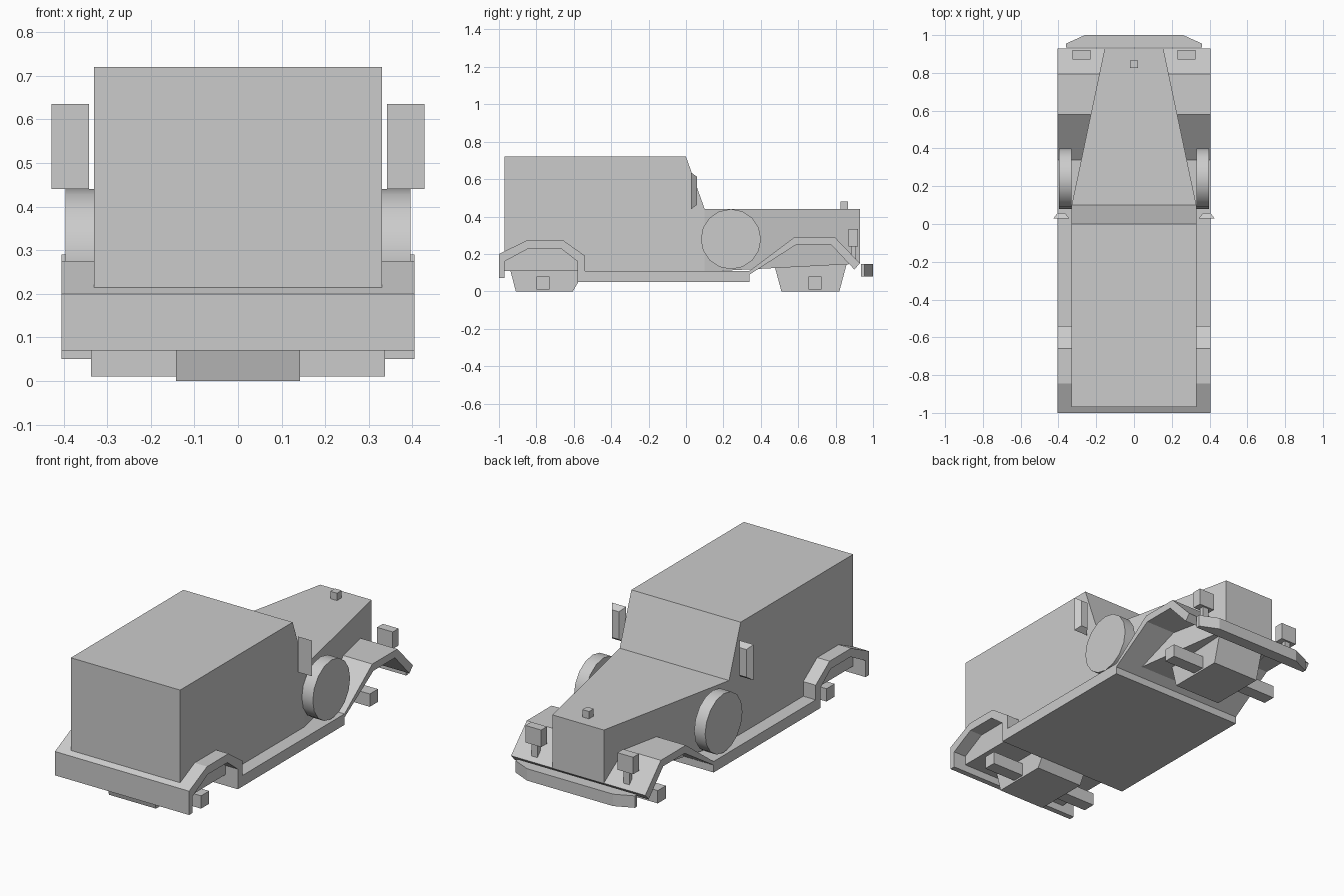
import bpy, bmesh, math
from mathutils import Matrix

if "Cube" in bpy.data.objects:
    bpy.data.objects.remove(bpy.data.objects["Cube"])


def add_object(name, bm):
    bmesh.ops.recalc_face_normals(bm, faces=bm.faces)
    mesh = bpy.data.meshes.new(name)
    bm.to_mesh(mesh)
    bm.free()
    obj = bpy.data.objects.new(name, mesh)
    bpy.context.collection.objects.link(obj)
    return obj


def loft(name, start, end):
    """Solid between two matching loops of 3D points."""
    bm = bmesh.new()
    a = [bm.verts.new(p) for p in start]
    b = [bm.verts.new(p) for p in end]
    bm.faces.new(a)
    bm.faces.new(b)
    n = len(a)
    for i in range(n):
        bm.faces.new((a[i], a[(i + 1) % n], b[(i + 1) % n], b[i]))
    return add_object(name, bm)


def side_profile(name, pts, half):
    """Side outline (y, z) extruded across the width."""
    return loft(name, [(-half, y, z) for y, z in pts], [(half, y, z) for y, z in pts])


def box(name, x0, x1, y0, y1, z0, z1):
    return loft(name, [(x0, y0, z0), (x1, y0, z0), (x1, y1, z0), (x0, y1, z0)],
                [(x0, y0, z1), (x1, y0, z1), (x1, y1, z1), (x0, y1, z1)])


def section(y, x0, x1, z0, z1):
    return [(x0, y, z0), (x1, y, z0), (x1, y, z1), (x0, y, z1)]


# Cabin with sloping windscreen
side_profile("cabin", [(-.97, .11), (-.97, .72), (0, .72), (.10, .44), (.10, .11)], .33)

# Tapering bonnet and its ornament
loft("bonnet", section(.10, -.33, .33, .105, .44), section(.93, -.155, .155, .148, .44))
box("bonnet_ornament", -.02, .02, .825, .865, .44, .48)

# Fenders, running boards and floor as one folded strip
side_profile("fenders_and_floor", [
    (-1, .07), (-1, .20), (-.845, .275), (-.66, .275), (-.54, .19), (-.54, .11),
    (.34, .11), (.58, .29), (.795, .29), (.93, .15), (.90, .117), (.775, .25),
    (.59, .25), (.34, .09), (.34, .05), (-.58, .05), (-.58, .16), (-.67, .23),
    (-.84, .23), (-.97, .16), (-.97, .07)], .405)

# Chassis blocks and axles
side_profile("rear_chassis_block", [(-.94, .115), (-.91, 0), (-.605, 0), (-.57, .06), (-.57, .115)], .142)
side_profile("front_chassis_block", [(.475, .13), (.51, 0), (.82, 0), (.86, .15)], .142)
box("rear_axle", -.337, .337, -.80, -.73, .01, .08)
box("front_axle", -.337, .337, .655, .725, .01, .08)

# Front bumper with angled ends
bumper = [(-.36, .935), (-.36, .955), (-.26, 1), (.26, 1), (.36, .955), (.36, .935)]
loft("front_bumper", [(x, y, .08) for x, y in bumper], [(x, y, .145) for x, y in bumper])

for s, side in ((-1, "left"), (1, "right")):
    # Headlight on a stem
    box(side + "_headlight", s * .23, s * .325, .87, .92, .24, .333)
    box(side + "_headlight_stem", s * .26, s * .295, .885, .91, .16, .24)

    # Bevelled wing mirror
    loft(side + "_mirror", section(.028, s * .342, s * .428, .44, .635),
         section(.058, s * .365, s * .405, .462, .613))

    # Spare wheel beside the bonnet
    bm = bmesh.new()
    bmesh.ops.create_cone(bm, cap_ends=True, segments=16, radius1=.161, radius2=.161, depth=.066,
                          matrix=Matrix.Translation((s * .363, .24, .279)) @ Matrix.Rotation(math.pi / 2, 4, 'Y'))
    wheel = add_object(side + "_spare_wheel", bm)
    bpy.ops.object.select_all(action='DESELECT')
    wheel.select_set(True)
    bpy.context.view_layer.objects.active = wheel
    bpy.ops.object.shade_smooth_by_angle(angle=math.radians(40))
